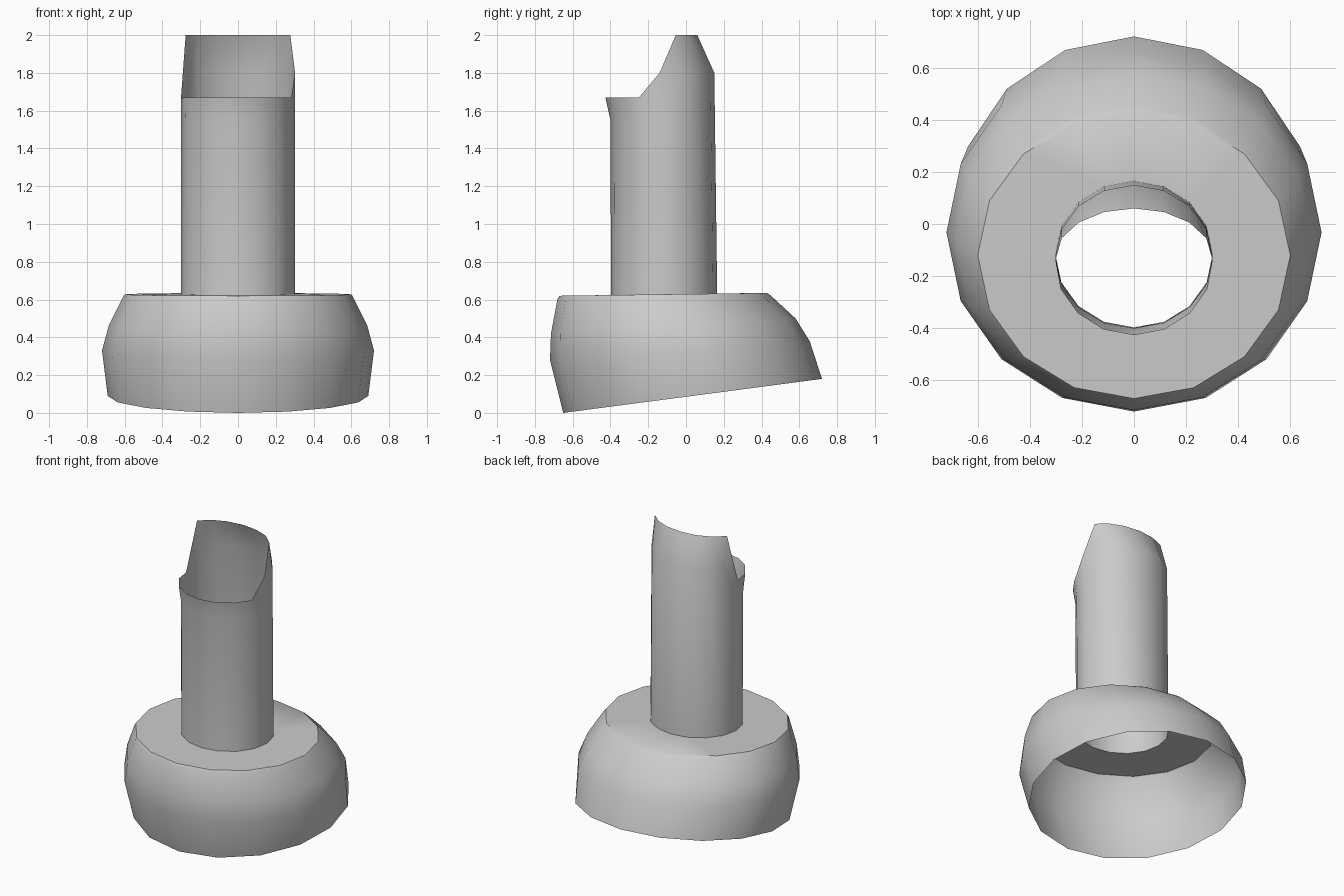
import bpy, math

if "Cube" in bpy.data.objects:
    bpy.data.objects.remove(bpy.data.objects["Cube"])

N = 16  # columns around; column 0 is at the back, column 4 at +x


def oval(rx, y_front, y_back, z_front, z_back):
    """Oval ring, tilted linearly from front to back."""
    ring = []
    for i in range(N):
        a = 2 * math.pi * i / N
        t = (1 + math.cos(a)) / 2
        ring.append((rx * math.sin(a),
                     y_front + (y_back - y_front) * t,
                     z_front + (z_back - z_front) * t))
    return ring


def loft(name, rings):
    """Open shell joining successive rings with quads."""
    verts = [v for r in rings for v in r]
    faces = []
    for k in range(len(rings) - 1):
        for i in range(N):
            j = (i + 1) % N
            a, b = k * N, (k + 1) * N
            faces.append((a + i, b + i, b + j, a + j))
    me = bpy.data.meshes.new(name)
    me.from_pydata(verts, [], faces)
    me.update()
    ob = bpy.data.objects.new(name, me)
    bpy.context.collection.objects.link(ob)
    bpy.ops.object.select_all(action='DESELECT')
    ob.select_set(True)
    bpy.context.view_layer.objects.active = ob
    bpy.ops.object.shade_smooth_by_angle(angle=math.radians(40))
    return ob


# Hollow bulging base with a flat lid, open underneath
stem_foot = oval(0.302, -0.397, 0.165, 0.624, 0.632)
loft("base_cup", [
    oval(0.69, -0.65, 0.72, 0.0, 0.18),
    oval(0.72, -0.72, 0.655, 0.28, 0.38),
    oval(0.685, -0.715, 0.58, 0.42, 0.50),
    oval(0.61, -0.68, 0.45, 0.605, 0.62),
    oval(0.60, -0.67, 0.43, 0.62, 0.635),
    stem_foot,
])

# Hollow stem: low flared lip in front, tall hood curling forward at the back
wall = oval(0.302, -0.40, 0.15, 0, 0)
lip = oval(0.305, -0.427, 0.15, 0, 0)
hood = oval(0.30, -0.31, 0.06, 0, 0)
shoulder, rim = [], []
for i in range(N):
    k = min(i, N - i)  # columns away from the back
    x, y, _ = wall[i]
    if k < 4:      # hood
        shoulder.append((x, y, 1.8))
        rim.append((hood[i][0], hood[i][1], 2.0))
    elif k == 4:   # uneven notch between hood and lip
        shoulder.append((x, y, 1.55))
        rim.append((x, -0.14, 1.8 if x > 0 else 1.665))
    else:          # lip
        shoulder.append((x, y, 1.55))
        rim.append((lip[i][0], lip[i][1], 1.67))
loft("stem_tube", [stem_foot, shoulder, rim])
